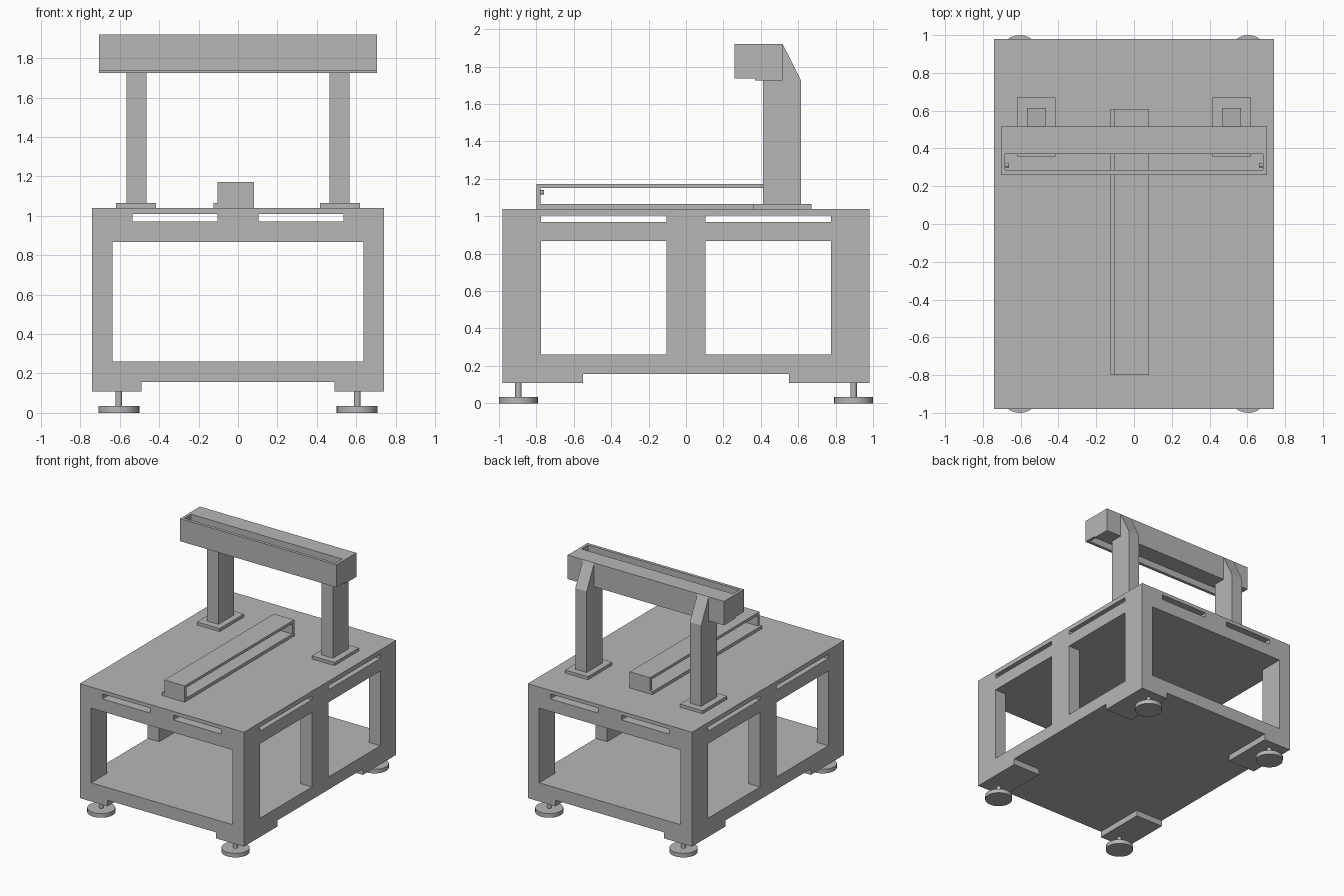
import bpy, bmesh
from mathutils import Matrix, Vector

cube = bpy.data.objects.get("Cube")
if cube:
    bpy.data.objects.remove(cube, do_unlink=True)

# One grey material for every part
grey = bpy.data.materials.new("machine_grey")
grey.use_nodes = True
colour = (0.47, 0.47, 0.47, 1)
grey.diffuse_color = colour
grey.node_tree.nodes["Principled BSDF"].inputs["Base Color"].default_value = colour


def finish(name, bm):
    bmesh.ops.recalc_face_normals(bm, faces=bm.faces)
    mesh = bpy.data.meshes.new(name)
    bm.to_mesh(mesh)
    bm.free()
    mesh.materials.append(grey)
    obj = bpy.data.objects.new(name, mesh)
    bpy.context.collection.objects.link(obj)
    return obj


def box(name, x, y, z):
    """Box given by its (min, max) range on each axis."""
    bm = bmesh.new()
    spans = (x, y, z)
    size = [b - a for a, b in spans]
    mid = Vector([(a + b) / 2 for a, b in spans])
    bmesh.ops.create_cube(bm, size=1, matrix=Matrix.Translation(mid) @ Matrix.Diagonal((*size, 1)))
    return finish(name, bm)


def cylinder(name, centre, radius, depth, axis="Z", sides=32):
    bm = bmesh.new()
    turn = Vector((0, 0, 1)).rotation_difference(
        Vector((axis == "X", axis == "Y", axis == "Z"))).to_matrix().to_4x4()
    bmesh.ops.create_cone(bm, cap_ends=True, segments=sides, radius1=radius, radius2=radius,
                          depth=depth, matrix=Matrix.Translation(centre) @ turn)
    obj = finish(name, bm)
    select(obj)
    bpy.ops.object.shade_smooth_by_angle()
    return obj


def extrude_x(name, profile, x0, x1):
    """Extrude a (y, z) outline along x."""
    bm = bmesh.new()
    face = bm.faces.new([bm.verts.new((x0, y, z)) for y, z in profile])
    new = bmesh.ops.extrude_face_region(bm, geom=[face])["geom"]
    bmesh.ops.translate(bm, vec=(x1 - x0, 0, 0),
                        verts=[v for v in new if isinstance(v, bmesh.types.BMVert)])
    return finish(name, bm)


def select(obj):
    bpy.ops.object.select_all(action="DESELECT")
    obj.select_set(True)
    bpy.context.view_layer.objects.active = obj


def cut(obj, x, y, z):
    cutter = box("cutter", x, y, z)
    cutter.hide_render = True
    select(obj)
    mod = obj.modifiers.new("cut", "BOOLEAN")
    mod.operation = "DIFFERENCE"
    mod.solver = "EXACT"
    mod.object = cutter
    bpy.ops.object.modifier_apply(modifier=mod.name)
    bpy.data.objects.remove(cutter, do_unlink=True)


def ordered(a, b):
    return (min(a, b), max(a, b))


# Frame: solid block with openings, slots and a cross cut leaving four corner pads
frame = box("frame", (-0.74, 0.74), (-0.98, 0.98), (0.108, 1.04))
through = (-2, 2)
cut(frame, (-0.637, 0.637), through, (0.26, 0.868))
cut(frame, (-0.49, 0.49), through, (0, 0.157))
cut(frame, through, (-0.55, 0.55), (0, 0.157))
for s in (-1, 1):
    side_span = ordered(s * 0.105, s * 0.775)
    cut(frame, through, side_span, (0.26, 0.868))
    cut(frame, through, side_span, (0.97, 1.003))
    cut(frame, ordered(s * 0.105, s * 0.535), through, (0.97, 1.01))

# Levelling feet
for sx in (-1, 1):
    for sy in (-1, 1):
        cylinder("foot_pad", (sx * 0.605, sy * 0.896, 0.017), 0.104, 0.034)
        cylinder("foot_stem", (sx * 0.605, sy * 0.896, 0.07), 0.017, 0.08, sides=20)

# Table rail: base, cover and end plates, open at both sides
box("rail_base", (-0.125, 0.08), (-0.8, 0.61), (1.04, 1.065))
box("rail_cover", (-0.103, 0.08), (-0.8, 0.61), (1.15, 1.172))
for name, a, b, bump in (("front", -0.8, -0.777, -0.768), ("back", 0.587, 0.61, 0.578)):
    box("rail_end_" + name, (-0.103, 0.08), (a, b), (1.065, 1.15))
    cylinder("rail_boss_" + name, (-0.01, bump, 1.127), 0.012, 0.02, "Y", 20)

# Gantry columns with sloped tops, on foot plates
column_profile = [(0.413, 1.065), (0.615, 1.065), (0.615, 1.725), (0.517, 1.92),
                  (0.517, 1.727), (0.413, 1.727)]
for s in (-1, 1):
    x0, x1 = ordered(s * 0.465, s * 0.567)
    extrude_x("gantry_column", column_profile, x0, x1)
    box("column_plate", ordered(s * 0.415, s * 0.62), (0.357, 0.67), (1.04, 1.065))

# Gantry beam: backing block, front cover and end plates, open above and below
box("beam_back", (-0.705, 0.705), (0.37, 0.517), (1.725, 1.92))
box("beam_cover", (-0.705, 0.705), (0.26, 0.285), (1.737, 1.92))
for s in (-1, 1):
    box("beam_end", ordered(s * 0.682, s * 0.705), (0.285, 0.37), (1.737, 1.92))
    cylinder("beam_boss", (s * 0.673, 0.312, 1.83), 0.012, 0.02, "X", 20)
